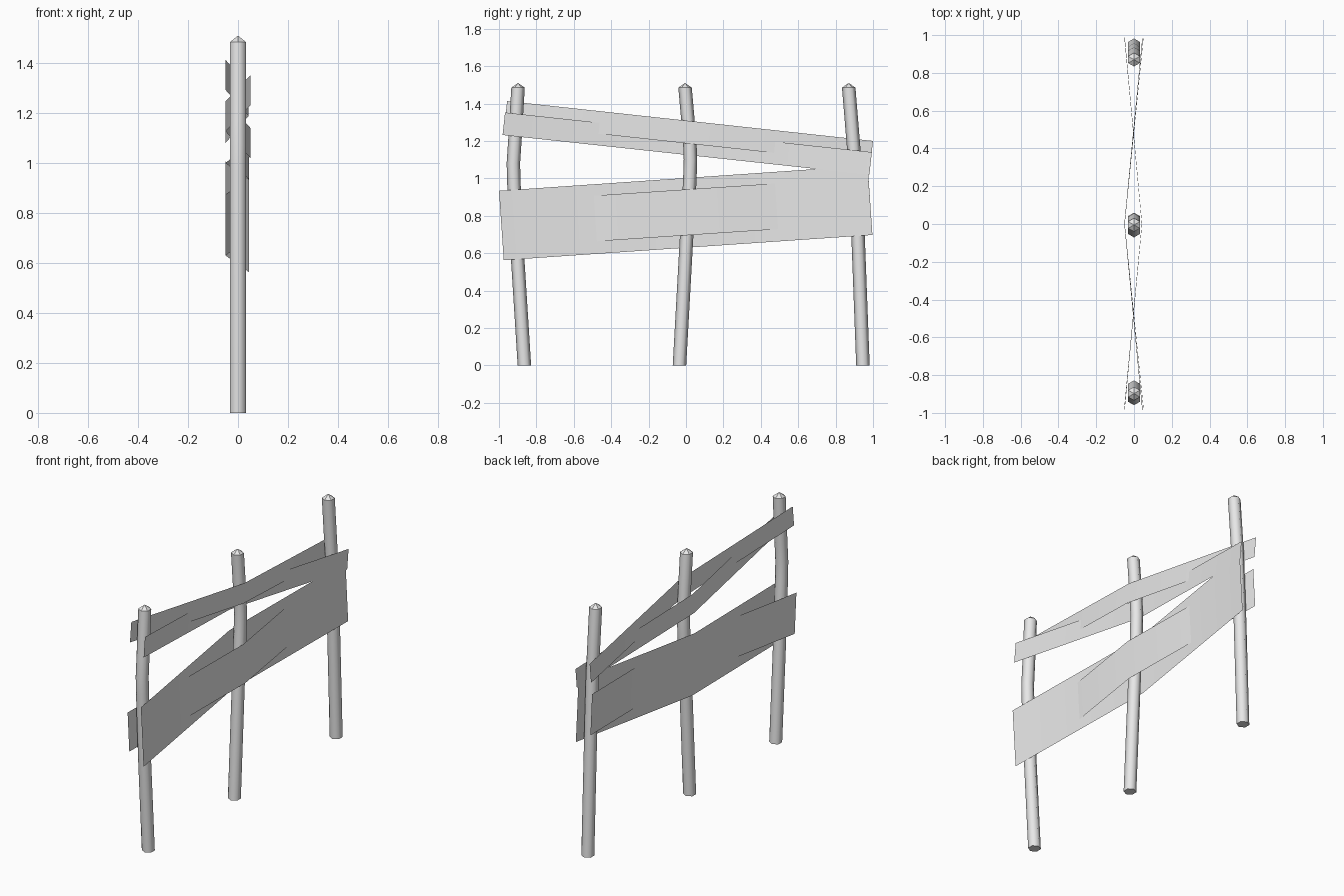
import bpy
from math import sin, cos, pi
from mathutils import Vector

cube = bpy.data.objects.get("Cube")
if cube:
    bpy.data.objects.remove(cube, do_unlink=True)

grey = bpy.data.materials.new("light grey")
grey.use_nodes = True
colour = (0.8, 0.8, 0.8, 1)
grey.diffuse_color = colour
grey.node_tree.nodes["Principled BSDF"].inputs["Base Color"].default_value = colour


def make_object(name, verts, faces, smooth):
    mesh = bpy.data.meshes.new(name)
    mesh.from_pydata(verts, [], faces)
    mesh.materials.append(grey)
    for poly, is_smooth in zip(mesh.polygons, smooth):
        poly.use_smooth = is_smooth
    obj = bpy.data.objects.new(name, mesh)
    bpy.context.collection.objects.link(obj)
    return obj


# Bent six-sided post with a pointed cap; path holds (y, z) centres
def make_post(name, path, radius=0.036, sides=6):
    verts, faces = [], []
    for y, z in path:
        for i in range(sides):
            a = 2 * pi * i / sides
            verts.append((radius * sin(a), y - radius * cos(a), z))
    for r in range(len(path) - 1):
        for i in range(sides):
            j = (i + 1) % sides
            low, high = r * sides, (r + 1) * sides
            faces.append((low + i, low + j, high + j, high + i))
    walls = len(faces)
    faces.append(tuple(reversed(range(sides))))
    tip, last = len(verts), (len(path) - 1) * sides
    verts.append((0, path[-1][0], path[-1][1] + 0.025))
    faces += [(last + i, last + (i + 1) % sides, tip) for i in range(sides)]
    make_object(name, verts, faces, [k < walls for k in range(len(faces))])


# Thin board woven around the posts; start and end are (y, z) centres
def make_board(name, start, end, width, x_middle, x_end):
    a, b = Vector(start), Vector(end)
    along = (b - a).normalized()
    half = Vector((-along.y, along.x)) * width / 2
    verts = []
    for t, x in ((0, x_end), (-a.x / (b.x - a.x), x_middle), (1, x_end)):
        c = a.lerp(b, t)
        for p in (c - half, c + half):
            verts.append((x, p.x, p.y))
    make_object(name, verts, [(0, 2, 3, 1), (2, 4, 5, 3)], [True, True])


make_post("front_post", [(-0.864, 0), (-0.9, 0.57), (-0.92, 0.97),
                         (-0.923, 1.08), (-0.915, 1.2), (-0.898, 1.485)])
make_post("middle_post", [(-0.035, 0), (0, 0.63), (0.02, 0.98),
                          (0.024, 1.1), (0.02, 1.2), (-0.005, 1.485)])
make_post("back_post", [(0.946, 0), (0.92, 0.69), (0.9, 1.12), (0.87, 1.485)])

make_board("upper_rail_high", (-0.963, 1.353), (0.993, 1.14), 0.121, 0.042, -0.05)
make_board("upper_rail_low", (-0.974, 1.292), (0.987, 1.08), 0.121, -0.05, 0.05)
make_board("lower_rail_wide", (-0.987, 0.748), (0.984, 0.883), 0.372, -0.05, 0.045)
make_board("lower_rail_narrow", (-0.984, 0.752), (0.984, 0.884), 0.245, 0.042, -0.05)
